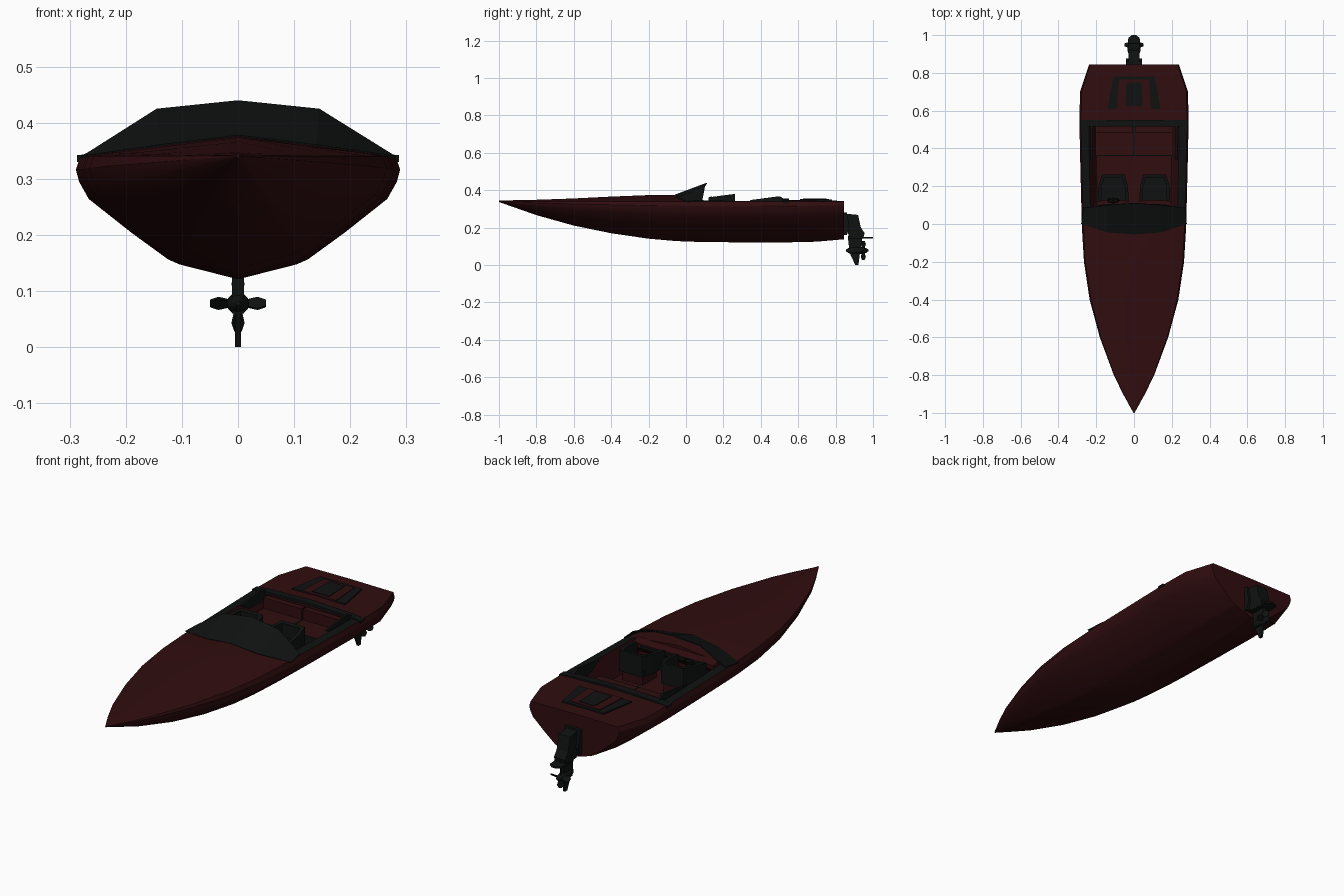
import bpy, bmesh, math
from mathutils import Vector, Matrix

default = bpy.data.objects.get("Cube")
if default:
    bpy.data.objects.remove(default, do_unlink=True)


def material(name, colour):
    m = bpy.data.materials.new(name)
    m.use_nodes = True
    rgba = (*colour, 1)
    m.diffuse_color = rgba
    m.node_tree.nodes["Principled BSDF"].inputs["Base Color"].default_value = rgba
    return m


RED = material("dark red paint", (0.03, 0.004, 0.005))
BLACK = material("black trim", (0.005, 0.006, 0.006))


def finish(name, bm, mats, smooth=None):
    bmesh.ops.recalc_face_normals(bm, faces=bm.faces)
    me = bpy.data.meshes.new(name)
    bm.to_mesh(me)
    bm.free()
    ob = bpy.data.objects.new(name, me)
    bpy.context.collection.objects.link(ob)
    for m in mats:
        me.materials.append(m)
    if smooth:
        bpy.ops.object.select_all(action="DESELECT")
        ob.select_set(True)
        bpy.context.view_layer.objects.active = ob
        bpy.ops.object.shade_smooth_by_angle(angle=math.radians(smooth))
    return ob


def loft(bm, rings, cap=True):
    rows = [[bm.verts.new(p) for p in r] for r in rings]
    n = len(rows[0])
    for a, b in zip(rows, rows[1:]):
        for i in range(n):
            j = (i + 1) % n
            bm.faces.new((a[i], a[j], b[j], b[i]))
    if cap:
        bm.faces.new(rows[0])
        bm.faces.new(rows[-1])


def slab(name, profile, half, mat, x=0.0):
    """Side profile (y, z) given thickness across x."""
    bm = bmesh.new()
    loft(bm, [[(x + s * half, y, z) for y, z in profile] for s in (-1, 1)])
    return finish(name, bm, [mat])


def plate(name, outline, z0, z1, mat):
    """Plan outline (x, y) given thickness in z."""
    bm = bmesh.new()
    loft(bm, [[(x, y, z) for x, y in outline] for z in (z0, z1)])
    return finish(name, bm, [mat])


def box(name, x, y, z, mat):
    return slab(name, [(y[0], z[0]), (y[1], z[0]), (y[1], z[1]), (y[0], z[1])],
                (x[1] - x[0]) / 2, mat, (x[0] + x[1]) / 2)


def turned(name, path, mat, origin, sides=12):
    """Round part about a fore-and-aft axis; path is (y, radius)."""
    bm = bmesh.new()
    o = Vector(origin)
    turns = [2 * math.pi * k / sides for k in range(sides)]
    loft(bm, [[o + Vector((r * math.cos(t), y, r * math.sin(t))) for t in turns]
              for y, r in path])
    return finish(name, bm, [mat], 40)


# Hull stations: y, half beam, keel height, deck centre height
STATIONS = [(-1, .003, .337, .345), (-.9, .058, .302, .347), (-.8, .107, .267, .349),
            (-.6, .181, .211, .356), (-.4, .235, .17, .366), (-.2, .265, .141, .374),
            (-.05, .274, .128, .376), (.06, .278, .124, .37), (.3, .284, .121, .35),
            (.53, .289, .121, .348), (.7, .286, .125, .346), (.845, .238, .138, .343)]
SECTION = [(0, 0), (.36, .12), (.43, .16), (.66, .38), (.92, .65), (.98, .79), (1, .89), (.97, 1)]
DECK = (.83, .45, 0)
SHEER = .341


def hull_ring(y, beam, keel, crown):
    half = [(f * beam, keel + h * (SHEER - keel)) for f, h in SECTION]
    half += [(f * beam, SHEER + (crown - SHEER) * (1 - f)) for f in DECK]
    half += [(-x, z) for x, z in half[-2:0:-1]]
    return [(x, y, z) for x, z in half]


bm = bmesh.new()
loft(bm, [hull_ring(*s) for s in STATIONS])
# Dark gunwales beside the cockpit, then the cockpit opening itself
opening = []
for f in bm.faces:
    c = f.calc_center_median()
    if .06 < c.y < .53 and c.z > SHEER - .003:
        if abs(c.x) < .22:
            opening.append(f)
        else:
            f.material_index = 1
bmesh.ops.delete(bm, geom=opening, context="FACES")
# Cockpit tub drawn down from the rim
rim = [e for e in bm.edges if e.is_boundary]
geom = bmesh.ops.extrude_edge_only(bm, edges=rim)["geom"]
for v in geom:
    if isinstance(v, bmesh.types.BMVert):
        v.co.x *= .84
        v.co.z = .235
for f in geom:
    if isinstance(f, bmesh.types.BMFace):
        f.material_index = 0
bmesh.ops.contextual_create(bm, geom=[g for g in geom if isinstance(g, bmesh.types.BMEdge)])
finish("hull", bm, [RED, BLACK], 25)

# Wraparound windshield
base = [(.28, .0, .341), (.14, -.045, .361), (0, -.055, .378)]
top = [(.268, .085, .347), (.145, .1, .425), (0, .11, .44)]
bm = bmesh.new()
rows = []
for edge in (base, top):
    full = edge + [(-x, y, z) for x, y, z in edge[-2::-1]]
    rows.append([bm.verts.new(p) for p in full])
for i in range(4):
    bm.faces.new((rows[0][i], rows[0][i + 1], rows[1][i + 1], rows[1][i]))
shield = finish("windshield", bm, [BLACK])
mod = shield.modifiers.new("thickness", "SOLIDIFY")
mod.thickness = .005

# Dashboard
slab("dashboard", [(.055, .355), (.1, .345), (.1, .325), (.06, .29)], .215, RED)
slab("instrument_panel", [(.1, .343), (.106, .341), (.106, .328), (.1, .326)], .17, BLACK)

# Rear cockpit coaming, arched across the beam
bm = bmesh.new()
arch = [(-.287, .342), (-.22, .35), (0, .357), (.22, .35), (.287, .342)]
section = arch + [(x, z - .012) for x, z in arch[::-1]]
loft(bm, [[(x, y, z) for x, z in section] for y in (.515, .55)])
finish("cockpit_coaming", bm, [BLACK])

for side, label in ((1, "left"), (-1, "right")):
    # Tapered side fairing
    slab(f"side_fairing_{label}", [(.34, .347), (.5, .368), (.54, .345), (.52, .3), (.4, .31)],
         .005, BLACK, side * .226)
    # Bucket seat with wrapped backrest
    cx = side * .11
    box(f"seat_pedestal_{label}", (cx - .055, cx + .055), (.14, .25), (.235, .285), RED)
    box(f"seat_cushion_{label}", (cx - .065, cx + .065), (.125, .25), (.285, .312), BLACK)
    outer = [(-.082, .12), (-.078, .2), (-.06, .262), (.06, .262), (.078, .2), (.082, .12)]
    inner = [(x * .78, y - .018 if y > .25 else y) for x, y in outer[::-1]]
    bm = bmesh.new()
    shape = outer + inner
    loft(bm, [[(cx + x, y, .28) for x, y in shape],
              [(cx + x, y, .362 + .13 * (y - .12)) for x, y in shape]])
    finish(f"seat_backrest_{label}", bm, [BLACK])
    # Rear bench half
    xs = sorted((side * .004, side * .205))
    box(f"rear_bench_{label}", xs, (.365, .515), (.235, .285), RED)
    box(f"rear_bench_back_{label}", xs, (.485, .515), (.285, .335), RED)
box("bench_divider", (-.004, .004), (.36, .515), (.235, .287), BLACK)
box("bench_edge", (-.205, .205), (.36, .365), (.235, .285), BLACK)

# Steering wheel and column
bpy.ops.mesh.primitive_torus_add(major_radius=.03, minor_radius=.004, major_segments=16,
                                 minor_segments=6, location=(-.11, .125, .335),
                                 rotation=(math.radians(70), 0, 0))
wheel = bpy.context.object
wheel.name = "steering_wheel"
wheel.data.materials.append(BLACK)
turned("steering_column", [(0, .006), (.04, .006)], BLACK, (-.11, .09, .335), 8)

# Engine hatch on the rear deck
for name, w0, w1, y0, y1, z, mat in (("hatch_surround", .14, .11, .61, .78, .35, BLACK),
                                     ("hatch_lid", .09, .08, .61, .765, .353, RED),
                                     ("hatch_vent", .045, .04, .625, .75, .356, BLACK)):
    plate(name, [(-w0, y0), (w0, y0), (w1, y1), (-w1, y1)], .338, z, mat)

# Stern drive
slab("drive_mount", [(.835, .28), (.86, .28), (.875, .2), (.86, .16), (.835, .16)], .042, BLACK)
slab("drive_housing", [(.85, .275), (.92, .268), (.935, .2), (.955, .17), (.95, .15), (.87, .15)],
     .03, BLACK)
slab("drive_leg", [(.865, .155), (.945, .155), (.93, .06), (.875, .06)], .011, BLACK)
plate("cavitation_plate", [(-.02, .875), (.02, .875), (.035, .92), (.03, .985), (.012, 1),
                           (-.012, 1), (-.03, .985), (-.035, .92)], .142, .149, BLACK)
turned("gearcase", [(.855, .004), (.87, .014), (.89, .02), (.93, .02), (.965, .012), (.975, .004)],
       BLACK, (0, 0, .078))
slab("skeg", [(.875, .065), (.93, .065), (.922, 0), (.905, 0)], .005, BLACK)

# Propeller blades, pitched around the hub
bm = bmesh.new()
blade = [(.012, -.008), (.035, -.016), (.05, -.008), (.05, .008), (.035, .016), (.012, .008)]
for k in range(4):
    turn = Matrix.Rotation(k * math.pi / 2, 4, "Y") @ Matrix.Rotation(math.radians(40), 4, "X")
    loft(bm, [[turn @ Vector((r, y, z)) + Vector((0, .948, .078)) for r, y in blade]
              for z in (-.002, .002)])
finish("propeller", bm, [BLACK])
